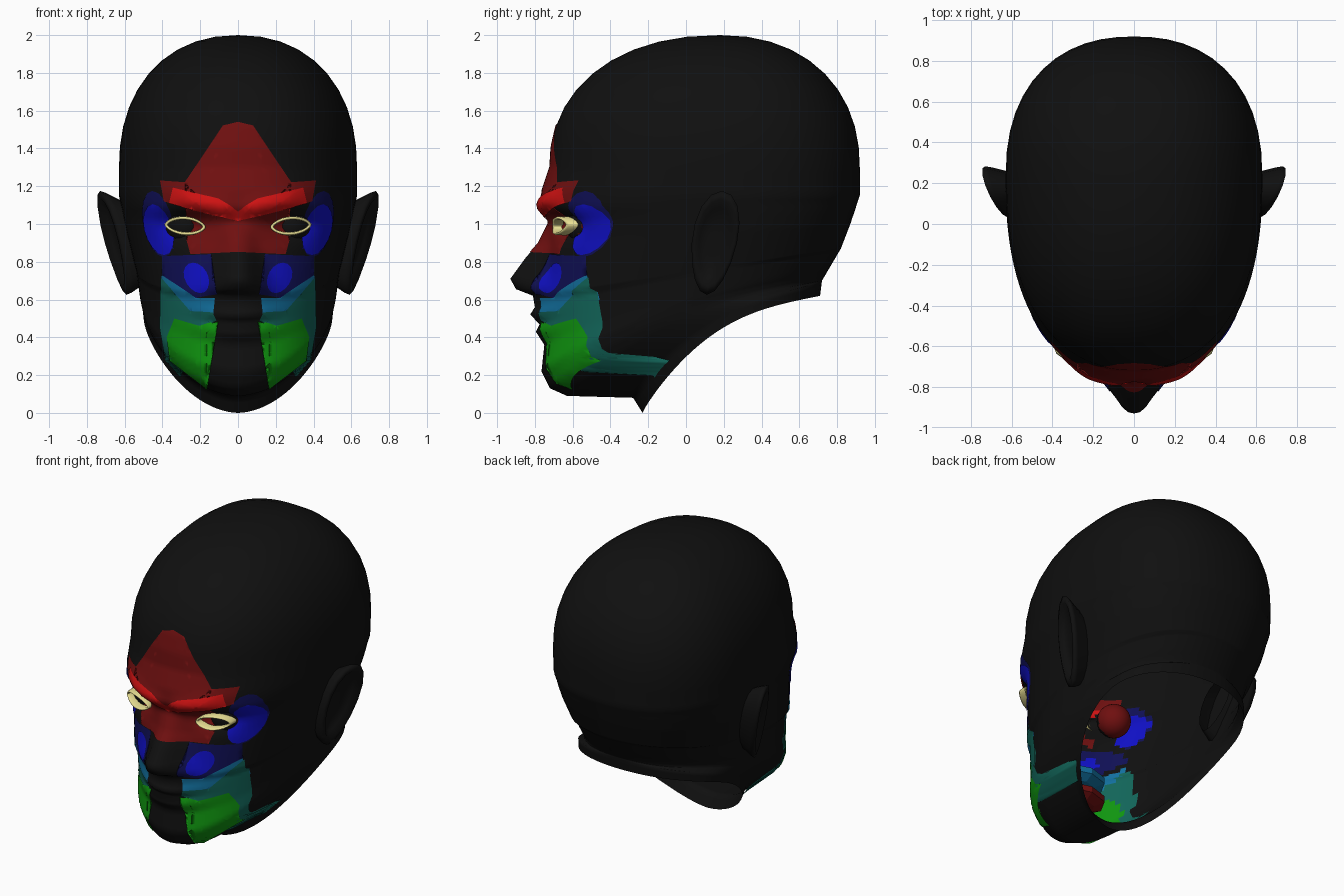
import bpy, bmesh, math
from mathutils import Vector
from mathutils.bvhtree import BVHTree

if "Cube" in bpy.data.objects:
    bpy.data.objects.remove(bpy.data.objects["Cube"])

MATS = []
NAMES = []


def colour(name, r, g, b):
    m = bpy.data.materials.new(name)
    m.diffuse_color = (r, g, b, 1)
    m.use_nodes = True
    m.node_tree.nodes["Principled BSDF"].inputs["Base Color"].default_value = m.diffuse_color
    MATS.append(m)
    NAMES.append(name)


colour("black", .005, .005, .005)
colour("dark_red", .16, .005, .005)
colour("bright_red", .62, .006, .006)
colour("navy", .005, .005, .09)
colour("blue", .005, .005, .55)
colour("teal", .006, .13, .10)
colour("cyan_blue", .006, .16, .34)
colour("green", .005, .30, .005)
colour("cream", .83, .76, .30)

# face centre line (y, z) below the skull dome, then values keyed by its height
FRONT = [(-.72, 1.3), (-.76, 1.18), (-.77, 1.09), (-.725, 1.01), (-.78, .9), (-.85, .82),
         (-.93, .71), (-.90, .655), (-.81, .62), (-.80, .56), (-.825, .52), (-.775, .47),
         (-.795, .43), (-.75, .36), (-.765, .22), (-.72, .13), (-.63, .09), (-.28, .08), (-.23, 0)]
BACK = [(1.3, .92, 1.3), (1.15, .92, 1.15), (.9, .87, 1), (.62, .82, .87), (.09, .72, .7), (0, .71, .62)]
WIDTH = [(1.15, .63), (.9, .59), (.62, .54), (0, .5)]
FLAT = [(1.02, -.73), (.9, -.72), (.58, -.76), (.36, -.75)]
NOSE = [(1.02, .06), (.74, .11), (.58, .17), (.36, .2)]
BOW = [(.62, 0), (.3, .06), (0, .17)]


def look(table, z):
    """Linear interpolation in a table with descending keys."""
    for a, b in zip(table, table[1:]):
        if z >= b[0]:
            t = min(1, max(0, (a[0] - z) / (a[0] - b[0])))
            return [(1 - t) * p + t * q for p, q in zip(a[1:], b[1:])]
    return table[-1][1:]


def finish(name, bm, mats, smooth=True, mirror=True, recalc=True):
    if recalc:
        bmesh.ops.recalc_face_normals(bm, faces=bm.faces)
    me = bpy.data.meshes.new(name)
    bm.to_mesh(me)
    bm.free()
    ob = bpy.data.objects.new(name, me)
    bpy.context.collection.objects.link(ob)
    for m in mats:
        me.materials.append(m)
    for p in me.polygons:
        p.use_smooth = smooth
    if mirror:
        mod = ob.modifiers.new("mirror", "MIRROR")
        mod.merge_threshold = 0.0005


def skin(bm, rings, closed=False):
    """Quads between rows of vertices."""
    for a, b in zip(rings, rings[1:]):
        n = len(a)
        for i in range(n if closed else n - 1):
            j = (i + 1) % n
            bm.faces.new((a[i], a[j], b[j], b[i]))


# head shell, half lofted along tilted slices and open at the neck
def head_row(bm, fy, fz, by, bz, w):
    bow, = look(BOW, fz)
    flat = look(FLAT, fz)[0] if .36 < fz < 1.02 else fy
    wd, = look(NOSE, fz)
    n = 2.3 if fz > .6 else 2.1
    yc = flat + (by - flat) * .58
    row = []
    for i in range(43):
        a = math.pi / 2 * (i / 30 if i <= 30 else 1 + (i - 30) / 12)
        s = 0 if i in (0, 42) else math.sin(a)
        reach = max(0, 1 - s ** n) ** (1 / n)
        x = w * s
        y = yc + ((flat if i <= 30 else by) - yc) * reach
        t = min(1, max(0, (y - flat) / max(by - flat, .001)))
        z = fz + (bz - fz) * t + bow * math.sin(math.pi * t ** .8)
        if i <= 30:
            y += (fy - flat) * math.exp(-(x / wd) ** 2.4)
            # eye socket and brow ridge
            y += .075 * math.exp(-((x - .27) / .12) ** 2 - ((z - .995) / .065) ** 2)
            y -= .03 * math.exp(-((z - 1.07 - .22 * x) / .045) ** 2 - ((x - .18) / .14) ** 4)
        row.append(bm.verts.new((x, y, z)))
    return row


bm = bmesh.new()
rows = []
for i in range(10):  # skull dome
    h = math.cos(math.pi / 2 * i / 10)
    r = max(0, 1 - h ** 2.2) ** (1 / 2.2)
    z = 1.3 + .7 * h
    rows.append(head_row(bm, .18 - .9 * r, z, .18 + .74 * r, z, .63 * r))
for (y1, z1), (y2, z2) in zip(FRONT, FRONT[1:]):  # face, jaw and neck
    k = max(1, round(math.hypot(y2 - y1, z2 - z1) / .03))
    for i in range(k + (z2 == 0)):
        z = z1 + (z2 - z1) * i / k
        rows.append(head_row(bm, y1 + (y2 - y1) * i / k, z, *look(BACK, z), *look(WIDTH, z)))
skin(bm, rows)
bmesh.ops.remove_doubles(bm, verts=bm.verts, dist=.0004)
bmesh.ops.recalc_face_normals(bm, faces=bm.faces)
surface = BVHTree.FromBMesh(bm)
head = bm


def inside(poly, x, z):
    hit = False
    for (x1, z1), (x2, z2) in zip(poly, poly[1:] + poly[:1]):
        if (z1 > z) != (z2 > z) and x < x1 + (z - z1) / (z2 - z1) * (x2 - x1):
            hit = not hit
    return hit


def oval(cx, cz, rx, rz, lean):
    """Outline of a leaning oval."""
    steps = [math.tau * i / 16 for i in range(16)]
    return [(cx + rx * math.cos(a) + lean * math.sin(a), cz + rz * math.sin(a)) for a in steps]


def paint(name, tint, lift, poly):
    """Thin plate laid on the face inside an outline (x, z); colours the shell beneath too."""
    mat = NAMES.index(tint)
    for f in head.faces:
        if f.calc_center_median().y < -.3 and all(inside(poly, v.co.x + .001, v.co.z) for v in f.verts):
            f.material_index = mat
    bm = bmesh.new()
    bm.faces.new([bm.verts.new((x, 0, z)) for x, z in poly])
    bmesh.ops.triangulate(bm, faces=bm.faces[:], ngon_method='EAR_CLIP')
    for axis in (Vector((1, 0, 0)), Vector((0, 0, 1))):
        for i in range(1, 80):
            bmesh.ops.bisect_plane(bm, geom=bm.verts[:] + bm.edges[:] + bm.faces[:],
                                   plane_co=axis * i * .02, plane_no=axis)
    for v in bm.verts:
        x = v.co.x
        p, nor, _, _ = surface.ray_cast(Vector((max(x, .0005), -2, v.co.z)), Vector((0, 1, 0)))
        if p is None:
            p, nor, _, _ = surface.find_nearest(Vector((x, -.5, v.co.z)))
        v.co = p + (nor if nor.y < 0 else -nor) * lift
        if x < .0006:
            v.co.x = 0
    bm.normal_update()
    if sum(f.normal.y * f.calc_area() for f in bm.faces) > 0:
        bmesh.ops.reverse_faces(bm, faces=bm.faces)
    finish(name, bm, [MATS[mat]], recalc=False)


# painted areas
paint("brow_and_nose_paint", "dark_red", .004, [
    (0, 1.54), (.08, 1.52), (.28, 1.22), (.41, 1.23), (.39, 1.12),
    (.11, 1.04), (.11, .95), (.27, .91), (.25, .84), (0, .85)])
paint("brow_paint", "bright_red", .008, [
    (0, 1.07), (.1, 1.13), (.34, 1.19), (.36, 1.11), (.12, 1.05), (0, 1.02)])
paint("temple_paint", "navy", .004, oval(.42, 1.0, .08, .175, .03))
paint("temple_centre_paint", "blue", .008, oval(.415, .97, .075, .135, .03))
paint("cheek_paint", "navy", .004, [(.14, .84), (.4, .83), (.4, .73), (.22, .61), (.11, .63), (.14, .74)])
paint("cheek_centre_paint", "blue", .008, oval(.215, .715, .065, .08, .02))
paint("mouth_side_paint", "cyan_blue", .004, [
    (.4, .73), (.22, .61), (.12, .61), (.14, .42), (.19, .3), (.28, .4), (.41, .6)])
paint("jaw_paint", "teal", .006, [
    (.405, .72), (.41, .45), (.38, .28), (.3, .19), (.2, .45), (.11, .49), (.13, .53), (.25, .54)])
paint("jaw_centre_paint", "green", .009, [
    (.1, .49), (.2, .46), (.33, .5), (.37, .4), (.355, .28), (.16, .13), (.22, .27), (.16, .43)])
finish("head", head, MATS)

# eyeballs: black in front, red behind
bm = bmesh.new()
bmesh.ops.create_uvsphere(bm, u_segments=24, v_segments=16, radius=.105)
bmesh.ops.translate(bm, verts=bm.verts, vec=(.28, -.525, .99))
for f in bm.faces:
    f.material_index = int(f.calc_center_median().y > -.56)
finish("eyeball", bm, MATS[:2])

# almond eyelid rims
bm = bmesh.new()
rings = []
for scale, out in ((1, .035), (.98, -.012), (.84, -.024), (.68, -.01), (.66, .035)):
    ring = []
    for i in range(28):
        a = math.tau * i / 28
        x = .11 * math.cos(a) * (scale * .5 + .5)
        z = .05 * math.sin(a) * scale * abs(math.sin(a)) ** .3
        ring.append(bm.verts.new((.28 + x, -.67 + .35 * x + 2.2 * x * x + out, .99 + z + .06 * x)))
    rings.append(ring)
skin(bm, rings, True)
finish("eyelid_rim", bm, [MATS[NAMES.index("cream")]])

# ears: swept-back teardrop flap with a hollow centre
bm = bmesh.new()
rings = []
for scale, dx in ((.7, -.15), (.96, -.03), (1, 0), (.84, .008), (.68, -.025), (.3, -.035)):
    ring = []
    for i in range(16):
        a = math.tau * i / 16
        s, c = math.sin(a), math.cos(a)
        y = .15 + scale * (.04 * s + (.12 + .02 * s) * c)
        z = .9 + scale * .275 * s
        ring.append(bm.verts.new((.56 + .36 * (y - .02) + .2 * (z - .63) + dx, y, z)))
    rings.append(ring)
skin(bm, rings, True)
bm.faces.new(rings[-1])
finish("ear", bm, MATS[:1])

# mouth lining and floor, seen through the open neck
for name, tint, z in (("mouth_lining", "cyan_blue", .48), ("mouth_floor", "dark_red", .35)):
    bm = bmesh.new()
    bmesh.ops.create_uvsphere(bm, u_segments=8, v_segments=5, radius=1)
    bmesh.ops.scale(bm, verts=bm.verts, vec=(.2, .15, .065))
    bmesh.ops.translate(bm, verts=bm.verts, vec=(0, -.54, z))
    finish(name, bm, [MATS[NAMES.index(tint)]], smooth=False, mirror=False)
